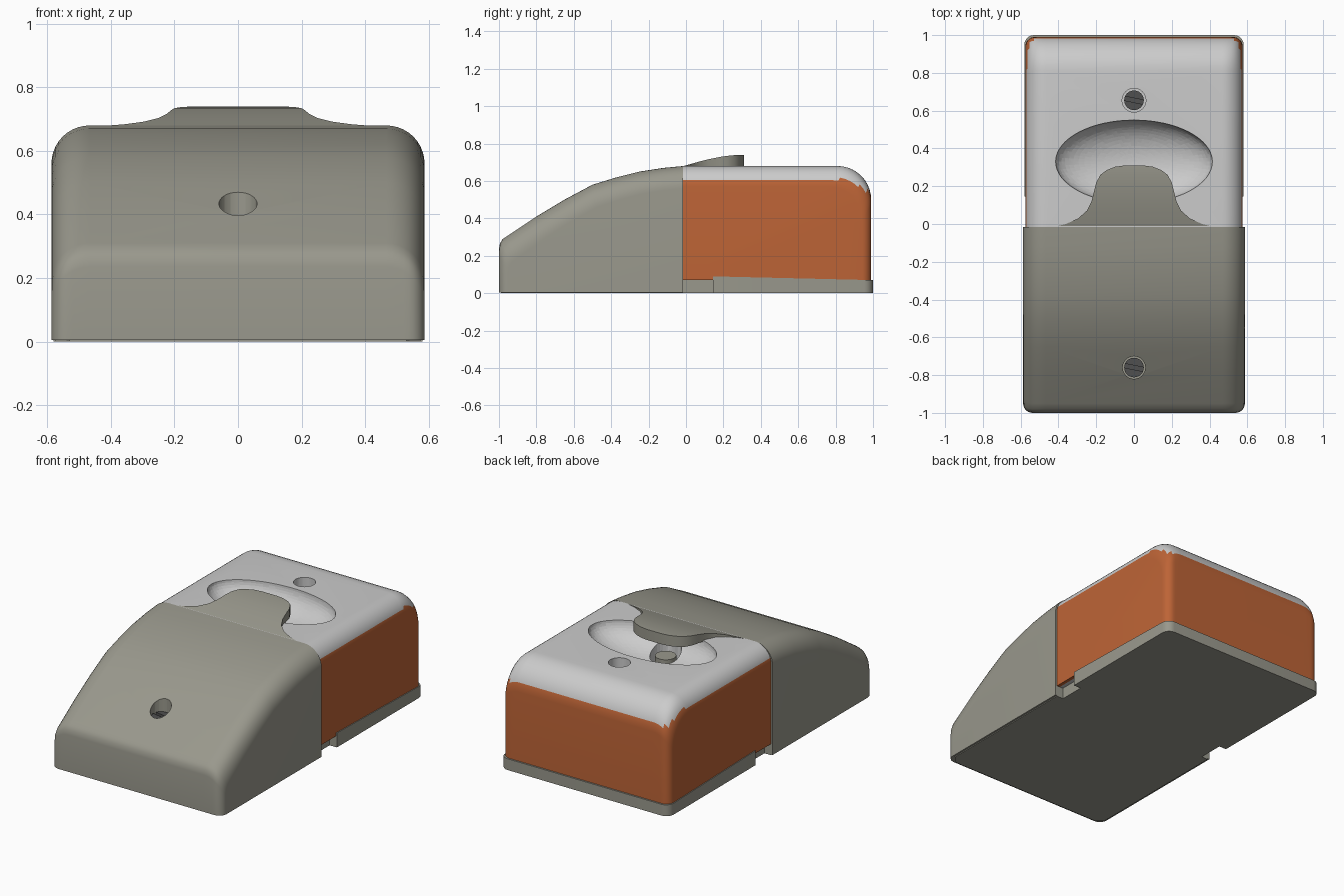
import bpy, bmesh
from math import sin, cos, pi, sqrt, radians

if "Cube" in bpy.data.objects:
    bpy.data.objects.remove(bpy.data.objects["Cube"])


def material(name, rgb):
    m = bpy.data.materials.new(name)
    m.diffuse_color = (*rgb, 1)
    m.use_nodes = True
    m.node_tree.nodes["Principled BSDF"].inputs["Base Color"].default_value = m.diffuse_color
    return m


OLIVE = material("olive_grey", (0.32, 0.315, 0.265))
DARK = material("dark_steel", (0.08, 0.08, 0.08))
LIGHT = material("light_grey", (0.72, 0.72, 0.72))
ORANGE = material("orange", (0.51, 0.127, 0.037))


def paint(ob, *mats):
    ob.data.materials.clear()
    for m in mats:
        ob.data.materials.append(m)


def make(name, verts, faces, angle=35):
    me = bpy.data.meshes.new(name)
    me.from_pydata(verts, [], faces)
    bm = bmesh.new()
    bm.from_mesh(me)
    bmesh.ops.recalc_face_normals(bm, faces=bm.faces)
    bm.to_mesh(me)
    bm.free()
    ob = bpy.data.objects.new(name, me)
    bpy.context.collection.objects.link(ob)
    smooth(ob, angle)
    return ob


def smooth(ob, angle=35):
    bpy.ops.object.select_all(action='DESELECT')
    ob.select_set(True)
    bpy.context.view_layer.objects.active = ob
    bpy.ops.object.shade_smooth_by_angle(angle=radians(angle))


def shell(name, profile, w, r, plan_r, y_in):
    """Sweep a y-z profile across x, dropping it at the sides to round the edges."""
    n, half = len(profile), []
    for i in range(11):
        a = pi / 2 * i / 10
        half.append((w - r + r * sin(a), r * (1 - cos(a))))
    stations = [(-x, d) for x, d in reversed(half)] + half
    length = max(abs(p[0] - y_in) for p in profile)
    z0 = min(p[1] for p in profile)
    verts = []
    for x, drop in stations:
        u = max(0, abs(x) - (w - plan_r))
        k = 1 - (plan_r - sqrt(max(0, plan_r ** 2 - u ** 2))) / length
        for y, z in profile:
            verts.append((x, y_in + (y - y_in) * k, z - drop * min(1, (z - z0) / 0.2)))
    m = len(stations)
    faces = [(i * n + j, i * n + (j + 1) % n, (i + 1) * n + (j + 1) % n, (i + 1) * n + j)
             for i in range(m - 1) for j in range(n)]
    faces += [tuple(range(n)), tuple(range((m - 1) * n, m * n))]
    return make(name, verts, faces)


def prism(name, outline, z_bottom, z_top):
    n = len(outline)
    verts = [(x, y, z_bottom) for x, y in outline] + [(x, y, z_top(y)) for x, y in outline]
    faces = [tuple(range(n)), tuple(range(n, 2 * n))]
    faces += [(i, (i + 1) % n, n + (i + 1) % n, n + i) for i in range(n)]
    return make(name, verts, faces)


def cylinder(name, r, loc, depth, seg=32):
    bpy.ops.mesh.primitive_cylinder_add(vertices=seg, radius=r, depth=depth, location=loc)
    ob = bpy.context.object
    ob.name = name
    return ob


def boolean(ob, other, operation='DIFFERENCE'):
    mod = ob.modifiers.new("bool", 'BOOLEAN')
    mod.operation, mod.solver, mod.object = operation, 'EXACT', other
    bpy.context.view_layer.objects.active = ob
    bpy.ops.object.modifier_apply(modifier=mod.name)
    bpy.data.objects.remove(other)


def screw(name, y, z):
    head = cylinder(name, 0.052, (0, y, z), 0.06, 24)
    bpy.ops.mesh.primitive_cube_add(size=1, location=(0, y, z + 0.03), rotation=(0, 0, -0.2))
    slot = bpy.context.object
    slot.scale = (0.2, 0.022, 0.03)
    boolean(head, slot)
    smooth(head)
    paint(head, DARK)


# Front cover: sloping nose with rounded shoulders
nose = [(-0.015, 0.005), (-1, 0.005), (-1, 0.235), (-0.995, 0.265), (-0.98, 0.29), (-0.95, 0.31),
        (-0.8, 0.41), (-0.65, 0.5), (-0.5, 0.58), (-0.37, 0.62), (-0.25, 0.65), (-0.12, 0.67),
        (-0.015, 0.68)]
front_cover = shell("front_cover", nose, 0.587, 0.12, 0.05, -0.015)

# Pull tongue joined to the cover, overhanging the finger dish
rows = [(-0.06, .45), (-0.015, .42), (0, .36), (.03, .295), (.07, .25), (.12, .225), (.18, .21),
        (.22, .2), (.26, .178), (.285, .145), (.303, .1), (.31, .05)]
verts, faces = [], []
for y, w in rows:
    top = 0.679 + 0.061 * sin(pi / 2 * (y + 0.015) / 0.325)
    low = min(0.674, top - 0.01)
    verts += [(-w, y, low), (w, y, low), (w, y, top), (-w, y, top)]
for i in range(len(rows) - 1):
    a = i * 4
    faces += [(a + j, a + (j + 1) % 4, a + 4 + (j + 1) % 4, a + 4 + j) for j in range(4)]
faces += [(0, 1, 2, 3), tuple(range(len(verts) - 4, len(verts)))]
boolean(front_cover, make("pull_tongue", verts, faces), 'UNION')

# Front screw in its hole
boolean(front_cover, cylinder("hole", 0.06, (0, -0.76, 0.5), 0.3))
smooth(front_cover)
paint(front_cover, OLIVE)
screw("front_screw", -0.76, 0.36)

# Rear housing with a rounded top back edge
arc = [(0.81 + 0.18 * sin(pi / 2 * i / 10), 0.5 + 0.18 * cos(pi / 2 * i / 10)) for i in range(11)]
box = [(-0.015, 0.07), (-0.015, 0.68)] + arc + [(0.99, 0.07)]
housing = shell("rear_housing", box, 0.575, 0.11, 0.05, -0.015)

# Oval finger dish, plunger well and screw hole
bpy.ops.mesh.primitive_uv_sphere_add(segments=64, ring_count=32, location=(0, 0.33, 0.68))
dish = bpy.context.object
dish.scale = (0.415, 0.22, 0.15)
boolean(housing, dish)
boolean(housing, cylinder("well", 0.09, (0, 0.2, 0.525), 0.35))
boolean(housing, cylinder("hole", 0.063, (0, 0.655, 0.68), 0.26))
smooth(housing)
plunger = cylinder("plunger", 0.06, (0, 0.2, 0.45), 0.2)
smooth(plunger)
paint(plunger, OLIVE)
screw("rear_screw", 0.655, 0.575)

# Light top, orange walls
paint(housing, LIGHT, ORANGE)
for p in housing.data.polygons:
    outer = abs(p.center.x) > 0.55 or p.center.y > 0.9
    p.material_index = 1 if outer and p.normal.z < 0.35 else 0

# Base plate with a side notch where the two covers meet
side = [(0.53, -0.99), (0.575, -0.945), (0.575, -0.015), (0.53, -0.015), (0.53, 0.145), (0.58, 0.145)]
side += [(0.53 + 0.05 * cos(pi / 2 * i / 6), 0.95 + 0.05 * sin(pi / 2 * i / 6)) for i in range(7)]
outline = side + [(-x, y) for x, y in reversed(side)]
base = prism("base_plate", outline, 0, lambda y: 0.07 if y < 0.14 else 0.09 - 0.02 * (y - 0.145) / 0.855)
paint(base, OLIVE)
